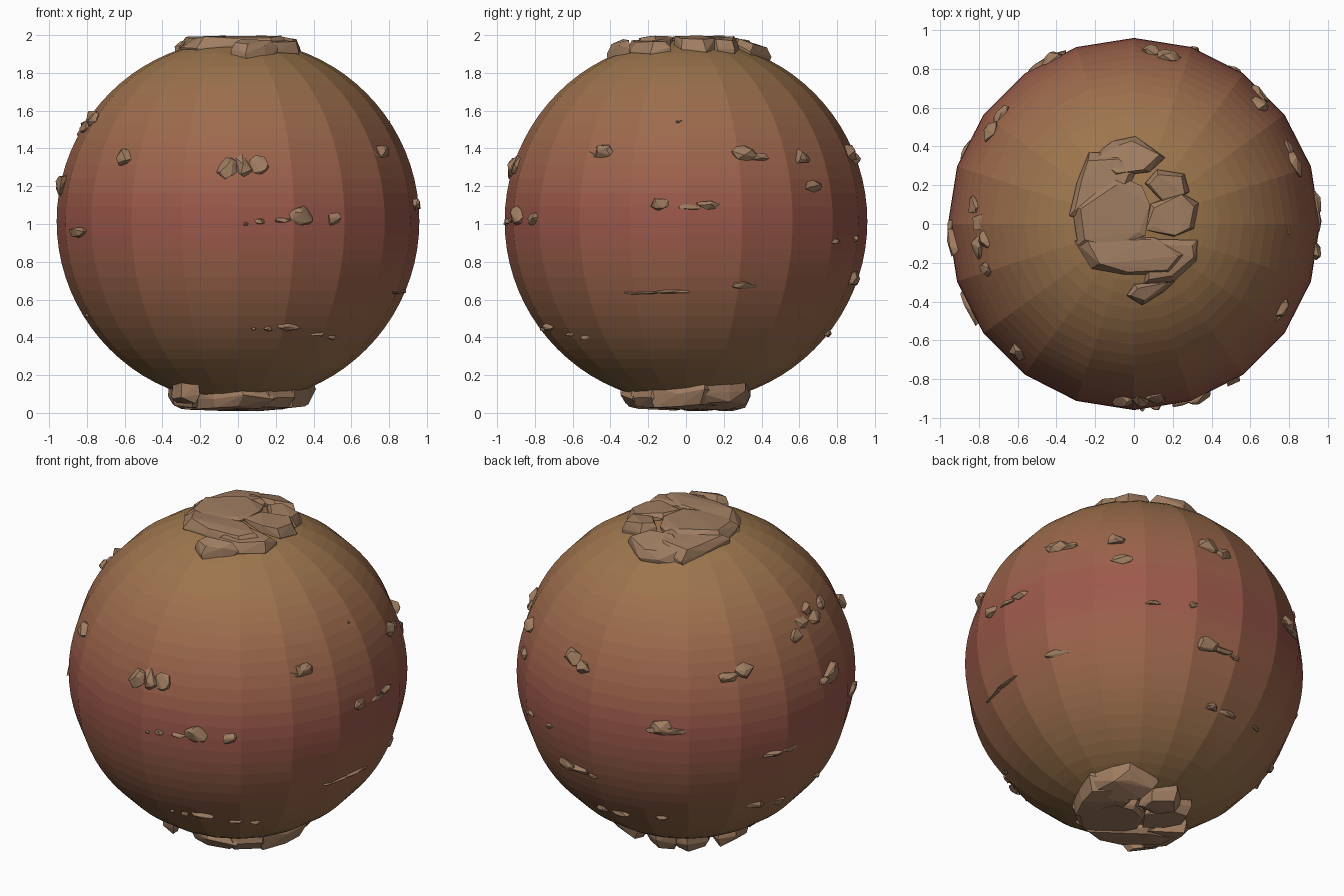
import bpy, bmesh, random
from math import sin, cos, radians, sqrt
from mathutils import Vector, Matrix

if "Cube" in bpy.data.objects:
    bpy.data.objects.remove(bpy.data.objects["Cube"])

random.seed(4)
R = 0.96
CENTRE = Vector((0, 0, 1.015))


def material(name, rgb):
    m = bpy.data.materials.new(name)
    m.diffuse_color = (*rgb, 1)
    m.use_nodes = True
    m.node_tree.nodes["Principled BSDF"].inputs["Base Color"].default_value = m.diffuse_color
    return m


def make_object(name, bm, mats):
    me = bpy.data.meshes.new(name)
    bmesh.ops.recalc_face_normals(bm, faces=bm.faces)
    bm.to_mesh(me)
    bm.free()
    for m in mats:
        me.materials.append(m)
    ob = bpy.data.objects.new(name, me)
    bpy.context.collection.objects.link(ob)
    return ob


def add_hull(bm, points):
    part = bmesh.new()
    for p in points:
        part.verts.new(p)
    res = bmesh.ops.convex_hull(part, input=part.verts[:])
    junk = [v for v in part.verts if not v.link_faces]
    bmesh.ops.delete(part, geom=junk, context='VERTS')
    me = bpy.data.meshes.new("tmp")
    part.to_mesh(me)
    part.free()
    bm.from_mesh(me)
    bpy.data.meshes.remove(me)


rock_mat = material("rock", (0.35, 0.205, 0.12))

# Planet globe: 20 flat columns, banded from red equator to golden poles
BANDS = 16
red, gold = Vector((0.335, 0.095, 0.07)), Vector((0.34, 0.185, 0.075))
bands = [material(f"globe_band_{i}", red.lerp(gold, min(1, (i + 0.5) / BANDS * 1.1)))
         for i in range(BANDS)]
bm = bmesh.new()
bmesh.ops.create_uvsphere(bm, u_segments=20, v_segments=40, radius=R)
for f in bm.faces:
    f.material_index = min(BANDS - 1, int(abs(f.calc_center_median().z) / R * BANDS))
bm.transform(Matrix.Translation(CENTRE))
make_object("globe", bm, bands)

# Polar rock caps: C-shaped ring of slabs, a tail piece and a split lump
CHUNKS = [
    [(-.1, .43), (0, .445), (.16, .35), (.08, .27), (-.1, .25), (-.24, .33)],
    [(-.24, .36), (-.29, .22), (-.33, .05), (-.1, .03), (.02, .27), (-.08, .36)],
    [(-.33, .08), (-.3, -.1), (-.1, -.12), (.05, -.06), (.08, .1), (.04, .2), (-.1, .25)],
    [(-.3, -.08), (-.22, -.22), (-.05, -.27), (.2, -.25), (.3, -.15), (.1, -.07)],
    [(.1, -.09), (.33, -.08), (.32, -.18), (.2, -.3), (.05, -.3)],
    [(-.04, -.38), (.05, -.41), (.15, -.36), (.2, -.3), (0, -.32)],
    [(.05, .2), (.12, .28), (.26, .27), (.28, .16), (.15, .1)],
    [(.09, .1), (.25, .17), (.34, .1), (.32, -.03), (.2, -.07), (.07, -.03)],
]


def polar_cap(name, matrix):
    bm = bmesh.new()
    for outline in CHUNKS:
        c = sum((Vector(p) for p in outline), Vector((0, 0))) / len(outline)
        pts = []
        for p in outline:
            for scale, lift in ((0.95, -0.035), (1.0, 0.015), (0.8, 0.055)):
                q = c + (Vector(p) - c) * scale
                q += Vector((random.uniform(-.012, .012), random.uniform(-.012, .012)))
                z = sqrt(R * R - q.length_squared) + lift + random.uniform(-.012, .012)
                pts.append((q.x, q.y, min(z, 0.978 + random.uniform(-.012, .007))))
        add_hull(bm, pts)
    bm.transform(matrix)
    make_object(name, bm, [rock_mat])


polar_cap("top_rock_cap", Matrix.Translation(CENTRE))
flip = Matrix(((-.77, .64, 0, 0), (.64, .77, 0, 0), (0, 0, -1, 0), (0, 0, 0, 1)))
polar_cap("bottom_rock_cap", Matrix.Translation(CENTRE + Vector((0, 0, -.022)))
          @ Matrix.Rotation(radians(-2), 4, 'X') @ flip)

# Small surface rocks: (across, up, width, height) as seen from a direction
FRONT = [(-.6, .34, .11, .1), (-.06, .285, .11, .13), (.03, .295, .1, .12), (.11, .3, .1, .1),
         (.34, .03, .14, .1), (.24, .005, .09, .035), (.51, .01, .08, .08), (.12, 0, .07, .03),
         (.04, -.015, .03, .02), (.16, -.565, .06, .04), (.27, -.555, .13, .06),
         (.42, -.595, .09, .035), (.5, -.615, .07, .025), (.08, -.57, .03, .02),
         (-.85, -.06, .24, .05), (-.8, -.5, .05, .03)]
RIGHT = [(-.53, .35, .13, .05), (-.44, .37, .11, .08), (.31, .36, .16, .08), (.39, .34, .12, .04),
         (.61, .34, .11, .09), (.67, .185, .13, .06), (-.14, .095, .1, .07), (.02, .075, .12, .035),
         (.11, .085, .13, .045), (-.24, -.38, .18, .025), (-.08, -.375, .2, .025),
         (.32, -.34, .17, .045), (-.03, .525, .05, .02)]
BACK_LEFT = [(.27, -.04, .14, .06), (.36, 0, .12, .09), (-.62, .06, .13, .1), (-.56, 0, .1, .08),
             (-.1, -.33, .15, .09), (-.08, -.35, .22, .05), (.83, 0, .18, .12), (.8, -.05, .1, .06),
             (-.65, -.54, .14, .09), (-.58, -.57, .16, .05), (-.5, -.61, .08, .03),
             (.52, -.47, .14, .04), (.61, -.44, .11, .035), (.42, -.76, .12, .05),
             (.53, -.74, .14, .05), (-.34, -.82, .15, .04), (-.45, -.79, .09, .05),
             (-.11, -.84, .07, .03), (-.87, -.26, .09, .04), (-.75, -.33, .06, .04),
             (.69, .36, .09, .08), (.76, .39, .08, .09), (.74, .31, .12, .08),
             (.67, .28, .1, .08), (.64, .2, .1, .08)]


def place_rocks(name, azimuth, elevation, rocks):
    a, e = radians(azimuth), radians(elevation)
    right, near, z = Vector((cos(a), sin(a), 0)), Vector((sin(a), -cos(a), 0)), Vector((0, 0, 1))
    up, view = z * cos(e) - near * sin(e), near * cos(e) + z * sin(e)
    bm = bmesh.new()
    for u, v, w, h in rocks:
        n = (right * u + up * v + view * sqrt(max(0, .955 ** 2 - u * u - v * v))).normalized()
        east = z.cross(n).normalized()
        north = n.cross(east)
        depth = min(.04, .012 + h * .3)
        base = CENTRE + n * (R - .008)
        pts = []
        for i in range(16):
            d = Vector([random.gauss(0, 1) for _ in range(3)]).normalized()
            pts.append(base + east * d.x * w * .54 + north * d.y * h * .54 + n * d.z * depth)
        add_hull(bm, pts)
    make_object(name, bm, [rock_mat])


place_rocks("front_rocks", 0, 0, FRONT)
place_rocks("right_rocks", 90, 0, RIGHT)
place_rocks("back_left_rocks", 213, 25, BACK_LEFT)
